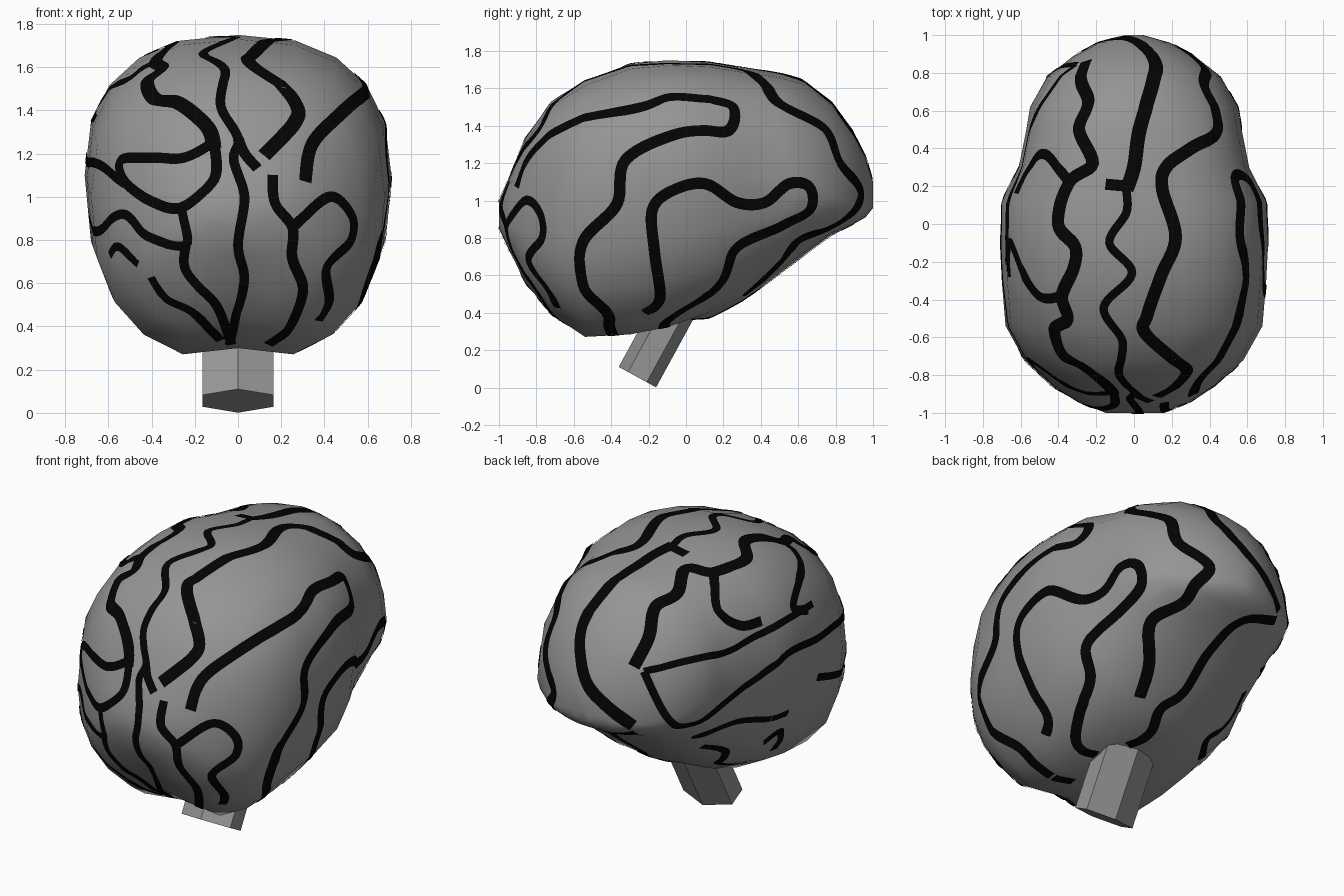
import bpy
import bmesh
from math import sin, cos, pi, copysign
from mathutils import Vector
from mathutils.bvhtree import BVHTree

default_cube = bpy.data.objects.get("Cube")
if default_cube:
    bpy.data.objects.remove(default_cube, do_unlink=True)


def make_material(name, value):
    material = bpy.data.materials.new(name)
    color = (value, value, value, 1)
    material.diffuse_color = color
    material.use_nodes = True
    shader = material.node_tree.nodes["Principled BSDF"]
    shader.inputs["Base Color"].default_value = color
    shader.inputs["Roughness"].default_value = 0.8
    return material


grey = make_material("tissue_grey", 0.3)
black = make_material("groove_black", 0.001)


def link_mesh(name, bm, material, smooth):
    mesh = bpy.data.meshes.new(name)
    bm.to_mesh(mesh)
    mesh.materials.append(material)
    for polygon in mesh.polygons:
        polygon.use_smooth = smooth
    obj = bpy.data.objects.new(name, mesh)
    bpy.context.collection.objects.link(obj)


# Brain body: rounded sections lofted from front to back
# (y, bottom, top, half width, height of the widest line)
SECTIONS = [
    (-1, .85, 1, .15, .92), (-.94, .72, 1.13, .3, .86), (-.86, .55, 1.33, .43, .83),
    (-.72, .37, 1.53, .58, .91), (-.54, .24, 1.64, .68, 1), (-.3, .25, 1.73, .7, 1.08),
    (-.1, .29, 1.75, .71, 1.1), (.12, .37, 1.74, .7, 1.12), (.3, .46, 1.71, .61, 1.12),
    (.5, .61, 1.68, .57, 1.12), (.62, .7, 1.65, .55, 1.08), (.78, .82, 1.53, .46, 1.01),
    (.89, .87, 1.38, .32, .98), (.96, .91, 1.23, .19, .98), (1, .96, 1.1, .05, 1.01),
]
SIDES = 20


def rounded(value, power):
    return copysign(abs(value) ** (2 / power), value)


body = bmesh.new()
rings = []
for y, bottom, top, width, belly in SECTIONS:
    # The rear lobe is closer to an ellipse than the rest
    power = 2.1 if y > .55 else 2.4
    ring = []
    for i in range(SIDES):
        angle = pi / 2 + 2 * pi * i / SIDES
        rise = rounded(sin(angle), power)
        reach = top - belly if rise > 0 else belly - bottom
        point = Vector((width * rounded(cos(angle), power), y, belly + reach * rise))
        # Midline cleft below the front half
        if i == SIDES // 2 and -.9 < y < 0:
            point.z += .06
        ring.append(body.verts.new(point))
    rings.append(ring)
for a, b in zip(rings, rings[1:]):
    for i in range(SIDES):
        j = (i + 1) % SIDES
        body.faces.new((a[i], a[j], b[j], b[i]))
caps = [body.faces.new(rings[0]), body.faces.new(rings[-1])]
bmesh.ops.poke(body, faces=caps)
bmesh.ops.triangulate(body, faces=body.faces)
bmesh.ops.recalc_face_normals(body, faces=body.faces)
surface = BVHTree.FromBMesh(body)
link_mesh("brain_body", body, grey, True)
body.free()

# Brain stem: flattened six-sided prism, tilted
bpy.ops.mesh.primitive_cylinder_add(vertices=6, radius=1, depth=.6,
                                    location=(0, -.116, .319), rotation=(-.5, 0, 0))
stem = bpy.context.object
stem.name = "brain_stem"
stem.scale = (.19, .114, 1)
stem.data.materials.append(grey)

# Direction in which points given on each plane are pressed onto the body
PRESS = {
    "front": (0, 1, 0), "back": (0, -1, 0), "top": (0, 0, -1),
    "under": (0, 0, 1), "left": (-1, 0, 0), "right": (1, 0, 0),
}


def press(plane, a, b):
    direction = Vector(PRESS[plane])
    if direction.x:
        point = Vector((0, a, b))
    elif direction.y:
        point = Vector((a, 0, b))
    else:
        point = Vector((a, b, 1))
    hit = surface.ray_cast(point - direction * 3, direction)[0]
    return hit if hit else surface.find_nearest(point)[0]


def smooth_path(points, steps=8):
    ends = [points[0]] + points + [points[-1]]
    path = []
    for p, q, r, s in zip(ends, ends[1:], ends[2:], ends[3:]):
        for k in range(steps):
            t = k / steps
            path.append(q + (r - p) * (t / 2) + (p * 2 - q * 5 + r * 4 - s) * (t * t / 2)
                        + (q * 3 - p - r * 3 + s) * (t ** 3 / 2))
    return path + [points[-1]]


def groove(name, width, *runs):
    """Thin dark ribbon lying on the body along the given runs of points."""
    points = [press(plane, *pair) for plane, pairs in runs for pair in pairs]
    snapped = [surface.find_nearest(p)[:2] for p in smooth_path(points)]
    bm = bmesh.new()
    rows = []
    last = len(snapped) - 1
    for i, (point, normal) in enumerate(snapped):
        before, after = snapped[max(i - 1, 0)], snapped[min(i + 1, last)]
        tangent = after[0] - before[0]
        across = tangent.cross(before[1] + normal + after[1]).normalized()
        row = []
        for k in (-1, -.5, 0, .5, 1):
            spot, facing = surface.find_nearest(point + across * (k * width / 2))[:2]
            row.append(bm.verts.new(spot + facing * .005))
        rows.append(row)
    for a, b in zip(rows, rows[1:]):
        for k in range(4):
            bm.faces.new((a[k], a[k + 1], b[k + 1], b[k]))
    link_mesh(name, bm, black, False)
    bm.free()


# Midline grooves
groove("midline_groove_rear", .075, ("back", [(-.28, .97), (-.14, 1.08), (0, 1.2)]),
       ("top", [(.11, .86), (.1, .75), (.03, .5), (0, .3), (-.04, .18)]))
groove("midline_groove_spur", .06, ("top", [(-.04, .2), (-.15, .21)]))
groove("midline_groove_front", .045,
       ("top", [(-.04, .18), (-.04, .06), (-.13, -.1), (-.01, -.26), (-.16, -.44), (-.06, -.62)]),
       ("front", [(-.08, 1.42), (0, 1.27), (-.02, 1.17), (.03, 1), (0, .78), (.03, .62),
                  (-.01, .45), (-.04, .32)]))
groove("midline_groove_branch", .05, ("front", [(0, 1.27), (.03, 1.2), (.09, 1.13)]))

# Left half, from the crown down
groove("left_crown_groove", .068,
       ("front", [(.12, 1.19), (.26, 1.34), (.26, 1.44), (.06, 1.61)]),
       ("top", [(.07, -.48), (.14, -.28), (.22, -.07), (.15, .18), (.17, .3), (.3, .4)]),
       ("left", [(.48, 1.53), (.6, 1.46), (.74, 1.38), (.82, 1.2), (.93, 1.05), (.88, .93)]),
       ("under", [(.3, .78), (.38, .6), (.27, .45), (.22, .31)]))
groove("left_upper_loop", .062,
       ("front", [(.31, 1.07), (.34, 1.24)]),
       ("left", [(-.67, 1.38), (-.28, 1.49), (-.08, 1.55), (.1, 1.54),
                 (.25, 1.5), (.22, 1.37), (-.03, 1.36), (-.32, 1.22), (-.37, .98),
                 (-.55, .78), (-.55, .55), (-.42, .4)]),
       ("under", [(.36, -.41), (.13, -.37)]))
groove("left_lower_loop", .06,
       ("left", [(-.22, .4), (-.14, .48), (-.17, .74), (-.18, .95), (-.08, 1.05), (.1, 1.09),
                 (.27, .99), (.42, .99), (.55, 1.09), (.66, 1.07), (.66, .95), (.5, .86),
                 (.26, .74), (.19, .57), (.02, .44), (-.11, .35)]),
       ("under", [(.18, -.11)]))
groove("left_brow_groove", .05,
       ("front", [(.16, 1.1), (.17, .97), (.25, .86), (.25, .72), (.3, .57), (.24, .4), (.14, .32)]))
groove("left_brow_loop", .05,
       ("front", [(.25, .86), (.42, 1), (.52, .92), (.52, .8), (.41, .68), (.42, .52), (.37, .43)]))
groove("underside_groove", .06,
       ("back", [(-.28, .92)]),
       ("under", [(-.08, .86), (0, .65), (0, .43), (.07, .31), (.03, .18), (.07, .03)]))

# Right half, from the crown down
groove("right_crown_groove", .07,
       ("top", [(-.25, .86), (-.28, .76), (-.24, .64), (-.29, .5), (-.22, .32), (-.34, .22),
                (-.4, 0), (-.31, -.12), (-.32, -.24), (-.38, -.38), (-.35, -.5)]),
       ("front", [(-.42, 1.53), (-.38, 1.45), (-.27, 1.43), (-.14, 1.32), (-.11, 1.22)]))
groove("right_crown_branch_rear", .055,
       ("top", [(-.34, .22), (-.47, .37), (-.56, .28), (-.62, .16)]))
groove("right_crown_branch_front", .055,
       ("top", [(-.38, -.38), (-.5, -.38), (-.6, -.22)]), ("right", [(-.1, 1.4), (-.22, 1.35)]))
groove("right_upper_side_groove", .04,
       ("right", [(.84, 1.28), (.67, 1.32), (.37, 1.31), (.15, 1.36), (-.28, 1.36)]))
groove("right_lower_side_groove", .045,
       ("right", [(.84, 1.28), (.8, 1.02), (.67, .94), (.34, 1.05), (.03, 1.18), (-.28, 1.16)]),
       ("front", [(-.64, 1.15), (-.52, 1.06)]))
groove("right_brow_loop", .05,
       ("front", [(-.11, 1.25), (-.11, 1.08), (-.26, .95), (-.4, .98), (-.52, 1.07), (-.54, 1.17),
                  (-.4, 1.18), (-.25, 1.18), (-.11, 1.25)]))
groove("right_cheek_groove", .045,
       ("front", [(-.26, .95), (-.24, .78), (-.42, .82), (-.53, .92), (-.65, .84)]),
       ("right", [(-.28, .92)]))
groove("right_temple_groove", .045, ("right", [(-.02, .8), (.32, .85), (.58, .82)]))
groove("right_forehead_groove", .045,
       ("front", [(-.24, .78), (-.24, .66), (-.1, .5), (-.03, .32)]))
groove("right_lower_brow_groove", .045,
       ("front", [(-.4, .63), (-.33, .53), (-.2, .46), (-.08, .34)]))
groove("right_short_groove", .04, ("front", [(-.59, .73), (-.55, .77), (-.46, .69)]))
groove("right_underside_rear", .05, ("under", [(-.42, .45), (-.46, .28), (-.36, .2), (-.44, .05)]))
groove("right_underside_front", .05, ("under", [(-.59, .1), (-.62, -.02), (-.53, -.08)]))
